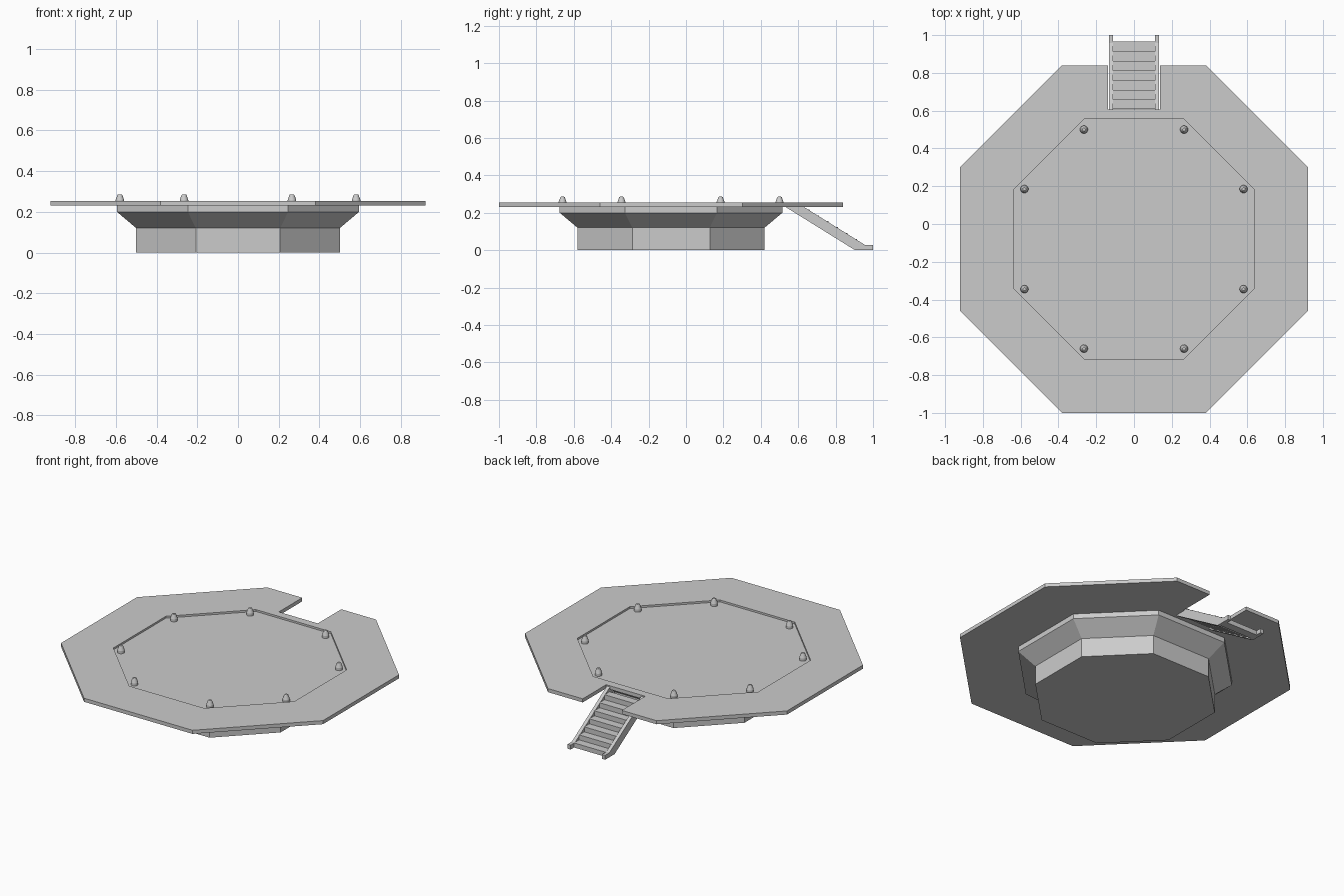
import bpy, bmesh, math

if "Cube" in bpy.data.objects:
    bpy.data.objects.remove(bpy.data.objects["Cube"])

CY = -0.08          # centre of the octagonal body
TAN = math.tan(math.pi / 8)


def finish(name, bm):
    bmesh.ops.recalc_face_normals(bm, faces=bm.faces)
    me = bpy.data.meshes.new(name)
    bm.to_mesh(me)
    bm.free()
    ob = bpy.data.objects.new(name, me)
    bpy.context.collection.objects.link(ob)
    return ob


def loft(name, rings):
    """Close a stack of equal-sized point rings into a solid."""
    bm = bmesh.new()
    vs = [[bm.verts.new(p) for p in r] for r in rings]
    n = len(vs[0])
    for a, b in zip(vs, vs[1:]):
        for i in range(n):
            j = (i + 1) % n
            bm.faces.new((a[i], a[j], b[j], b[i]))
    bm.faces.new(vs[0])
    bm.faces.new(vs[-1])
    return finish(name, bm)


def octagon(a, z):
    r = a / math.cos(math.pi / 8)
    return [(r * math.cos(math.radians(22.5 + 45 * i)),
             CY + r * math.sin(math.radians(22.5 + 45 * i)), z) for i in range(8)]


def circle(x, y, r, z, n=16):
    return [(x + r * math.cos(2 * math.pi * i / n),
             y + r * math.sin(2 * math.pi * i / n), z) for i in range(n)]


def box(name, x0, x1, y0, y1, z0, z1):
    return loft(name, [[(x0, y0, z), (x1, y0, z), (x1, y1, z), (x0, y1, z)]
                       for z in (z0, z1)])


# flared pedestal
loft("pedestal", [octagon(a, z) for a, z in
                  ((0.5, 0), (0.5, 0.12), (0.595, 0.2), (0.595, 0.234))])

# deck with stair notch in the back edge
Z0, Z1, FLOOR = 0.231, 0.254, 0.242
NX, NY = 0.137, 0.605


def deck_outline(z):
    o = octagon(0.92, z)
    back = o[1][1]
    notch = [(NX, back, z), (NX, NY, z), (-NX, NY, z), (-NX, back, z)]
    return o[:2][:2] and [o[0], o[1]] + notch + o[2:]


deck = loft("deck", [deck_outline(Z0), deck_outline(Z1)])

# shallow octagonal recess in the deck
cutter = loft("recess_cutter", [octagon(0.635, FLOOR), octagon(0.635, 0.4)])
cutter.hide_render = True
cutter.hide_viewport = True
mod = deck.modifiers.new("recess", 'BOOLEAN')
mod.operation = 'DIFFERENCE'
mod.solver = 'EXACT'
mod.object = cutter

# tapered studs near the recess corners
k = 0
for u, v in ((0.265, 0.58), (0.58, 0.265)):
    for sx in (-1, 1):
        for sy in (-1, 1):
            k += 1
            stud = loft(f"stud_{k}", [circle(u * sx, CY + v * sy, r, z) for r, z in
                                      ((0.021, FLOOR - 0.002), (0.021, 0.258),
                                       (0.012, 0.283), (0.008, 0.286))])
            for p in stud.data.polygons:
                p.use_smooth = len(p.vertices) == 4
            for e in stud.data.edges:      # keep the profile breaks crisp
                a, b = (stud.data.vertices[i].co.z for i in e.vertices)
                e.use_edge_sharp = abs(a - b) < 1e-6

# stair side rails
profile = [(0.60, 0.25), (0.957, 0.028), (1.0, 0.028), (1.0, 0),
           (0.904, 0), (0.54, 0.226), (0.53, 0.234), (0.60, 0.234)]
for side, s in (("left", -1), ("right", 1)):
    loft(f"stair_rail_{side}", [[(s * x, y, z) for y, z in profile]
                                for x in (0.11, 0.132)])

# stair treads
N, Y0, PITCH, RISE = 7, 0.608, 0.051, 0.0315
for i in range(N):
    y = Y0 + i * PITCH
    top = 0.218 - i * RISE
    box(f"stair_tread_{i + 1}", -0.112, 0.112, y, y + PITCH, max(top - 0.032, 0), top)
